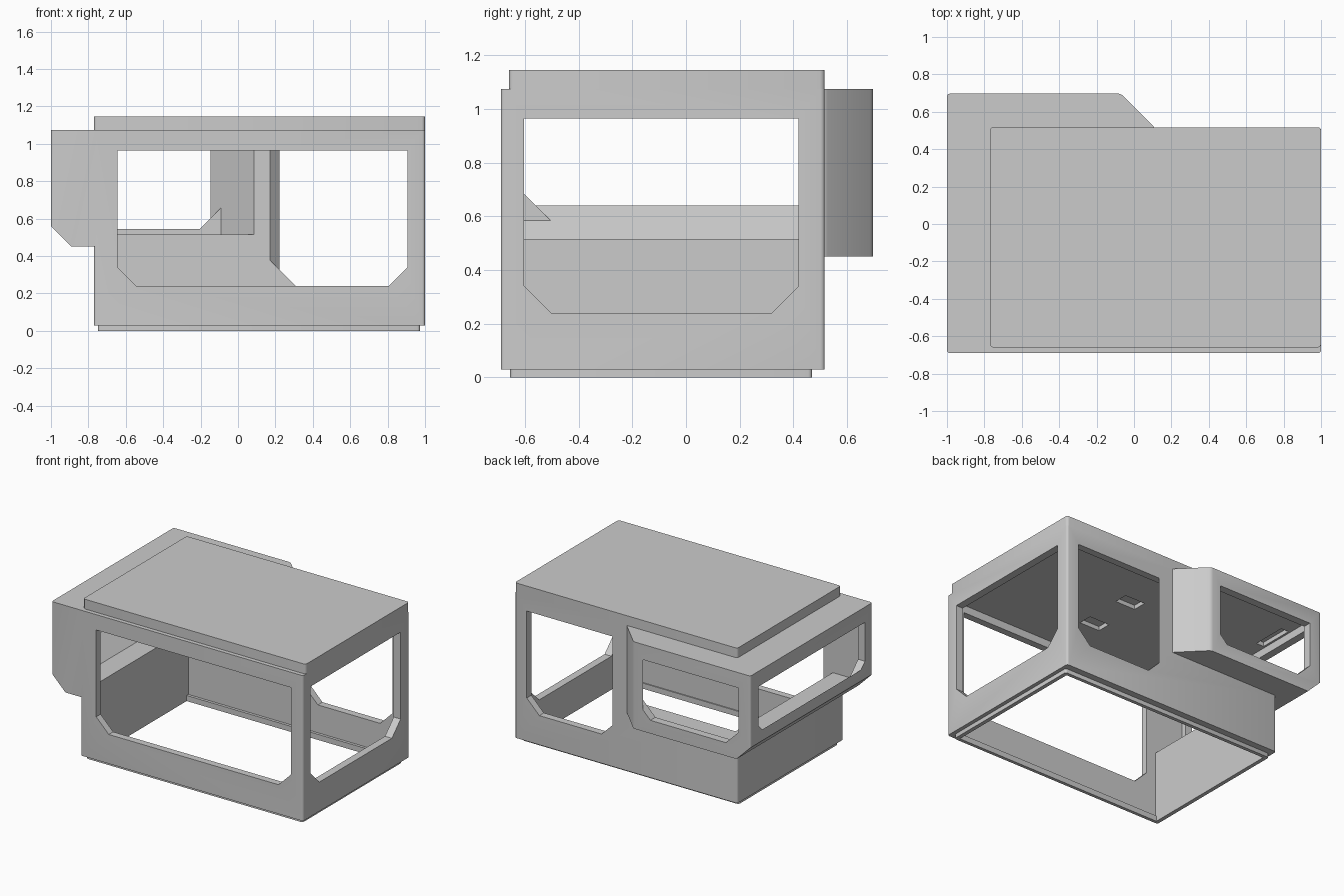
import bpy
import bmesh
from math import radians

cube = bpy.data.objects.get("Cube")
if cube:
    bpy.data.objects.remove(cube, do_unlink=True)

grey = bpy.data.materials.new("light grey")
grey.use_nodes = True
colour = (0.6, 0.6, 0.6, 1)
grey.diffuse_color = colour
grey.node_tree.nodes["Principled BSDF"].inputs["Base Color"].default_value = colour

PLACE = {"x": lambda a, b, t: (t, a, b),
         "y": lambda a, b, t: (a, t, b),
         "z": lambda a, b, t: (a, b, t)}


def prism(name, axis, outline, lo, hi, round_edges=0):
    """Extrude a 2D outline along an axis, optionally rounding the long edges."""
    bm = bmesh.new()
    put = PLACE[axis]
    ends = [[bm.verts.new(put(a, b, t)) for a, b in outline] for t in (lo, hi)]
    bm.faces.new(ends[0])
    bm.faces.new(ends[1])
    n = len(outline)
    for i in range(n):
        j = (i + 1) % n
        bm.faces.new((ends[0][i], ends[0][j], ends[1][j], ends[1][i]))
    bmesh.ops.recalc_face_normals(bm, faces=bm.faces)
    if round_edges:
        long_edges = [bm.edges.get(pair) for pair in zip(*ends)]
        bmesh.ops.bevel(bm, geom=long_edges, offset=round_edges, segments=3,
                        profile=0.5, affect="EDGES")
    mesh = bpy.data.meshes.new(name)
    bm.to_mesh(mesh)
    bm.free()
    mesh.materials.append(grey)
    obj = bpy.data.objects.new(name, mesh)
    bpy.context.collection.objects.link(obj)
    return obj


def rect(a0, a1, b0, b1):
    return [(a0, b0), (a1, b0), (a1, b1), (a0, b1)]


def window(a0, a1, z0, z1=0.965, left=0.1, right=0.1):
    """Window outline with its two lower corners cut off."""
    return [(a0, z1), (a0, z0 + left), (a0 + left, z0),
            (a1 - right, z0), (a1, z0 + right), (a1, z1)]


def combine(target, tool, operation="DIFFERENCE"):
    """Apply a boolean and throw the tool away."""
    mod = target.modifiers.new("cut", "BOOLEAN")
    mod.operation = operation
    mod.solver = "EXACT"
    mod.object = tool
    bpy.context.view_layer.objects.active = target
    bpy.ops.object.modifier_apply(modifier=mod.name)
    bpy.data.objects.remove(tool, do_unlink=True)
    return target


# Overhang wrapping the end and the back, with a sloping underside
body = prism("cabin_shell", "z",
             [(-1, -0.69), (0.11, -0.69), (0.11, 0.517), (-0.07, 0.697), (-1, 0.697)],
             0.45, 1.075, 0.015)
combine(body, prism("slope_cut", "y", [(-1.1, 0.66), (-1.1, 0.3), (-0.74, 0.3)], -1, 1))

# Main box
main = prism("main_box", "z", rect(-0.77, 1, -0.69, 0.517), 0.03, 1.075, 0.015)
combine(body, main, "UNION")

# Hollow interior, open underneath
combine(body, prism("main_hollow", "z", rect(-0.72, 0.945, -0.64, 0.465), -0.1, 1.02))
upper = prism("upper_hollow", "z",
              [(-0.945, -0.64), (0.085, -0.64), (0.085, 0.465), (-0.09, 0.64), (-0.945, 0.64)],
              0.515, 1.02)
inner_slope = [(-0.86, 0.5), (0.2, 0.5), (0.2, 1.1), (-1.1, 1.1), (-1.1, 0.74)]
combine(upper, prism("inner_slope", "y", inner_slope, -1, 1), "INTERSECT")
combine(body, upper)

# Straight windows in the front and the wide end
combine(body, prism("front_window", "y", window(-0.645, 0.905, 0.24), -0.8, -0.6))
combine(body, prism("side_window", "x", window(-0.603, 0.42, 0.24), 0.9, 1.1))

# Windows with one slanted reveal
back = prism("back_window", "y", window(0.15, 0.905, 0.24, left=0.16), 0.42, 0.58)
combine(back, prism("back_slant", "z",
                    [(0.105, 0.4), (1.2, 0.4), (1.2, 0.6), (0.305, 0.6)], 0, 1.2), "INTERSECT")
combine(body, back)

bay = prism("bay_window", "y", window(-0.905, -0.05, 0.545, right=0.155), 0.6, 0.78)
combine(bay, prism("bay_slant", "z",
                   [(-1.2, 0.5), (0.05, 0.5), (-0.25, 0.8), (-1.2, 0.8)], 0, 1.2), "INTERSECT")
combine(body, bay)

end = prism("end_window", "x", window(-0.605, 0.605, 0.585), -1.08, -0.9)
combine(end, prism("end_slant", "y", inner_slope, -1, 1), "INTERSECT")
combine(body, end)

# Shallow ceiling pockets
for x0, x1, y0, y1 in ((0.02, 0.18, 0.03, 0.13), (0.02, 0.18, -0.33, -0.23),
                       (-0.7, -0.26, 0.59, 0.63), (-0.93, -0.87, 0.2, 0.45)):
    combine(body, prism("pocket", "z", rect(x0, x1, y0, y1), 0.99, 1.05))

# Raised roof panel
roof = prism("roof_panel", "z", rect(-0.77, 1, -0.66, 0.517), 1.07, 1.145, 0.018)

# Stepped lip around the open base
lip = prism("base_lip", "z", rect(-0.748, 0.973, -0.655, 0.47), 0, 0.04, 0.015)
combine(lip, prism("lip_hollow", "z", rect(-0.72, 0.945, -0.632, 0.445), -0.1, 0.1))

# Smooth only the rounded edges
bpy.ops.object.select_all(action="DESELECT")
for obj in (body, roof, lip):
    obj.select_set(True)
bpy.context.view_layer.objects.active = body
bpy.ops.object.shade_smooth_by_angle(angle=radians(35))
